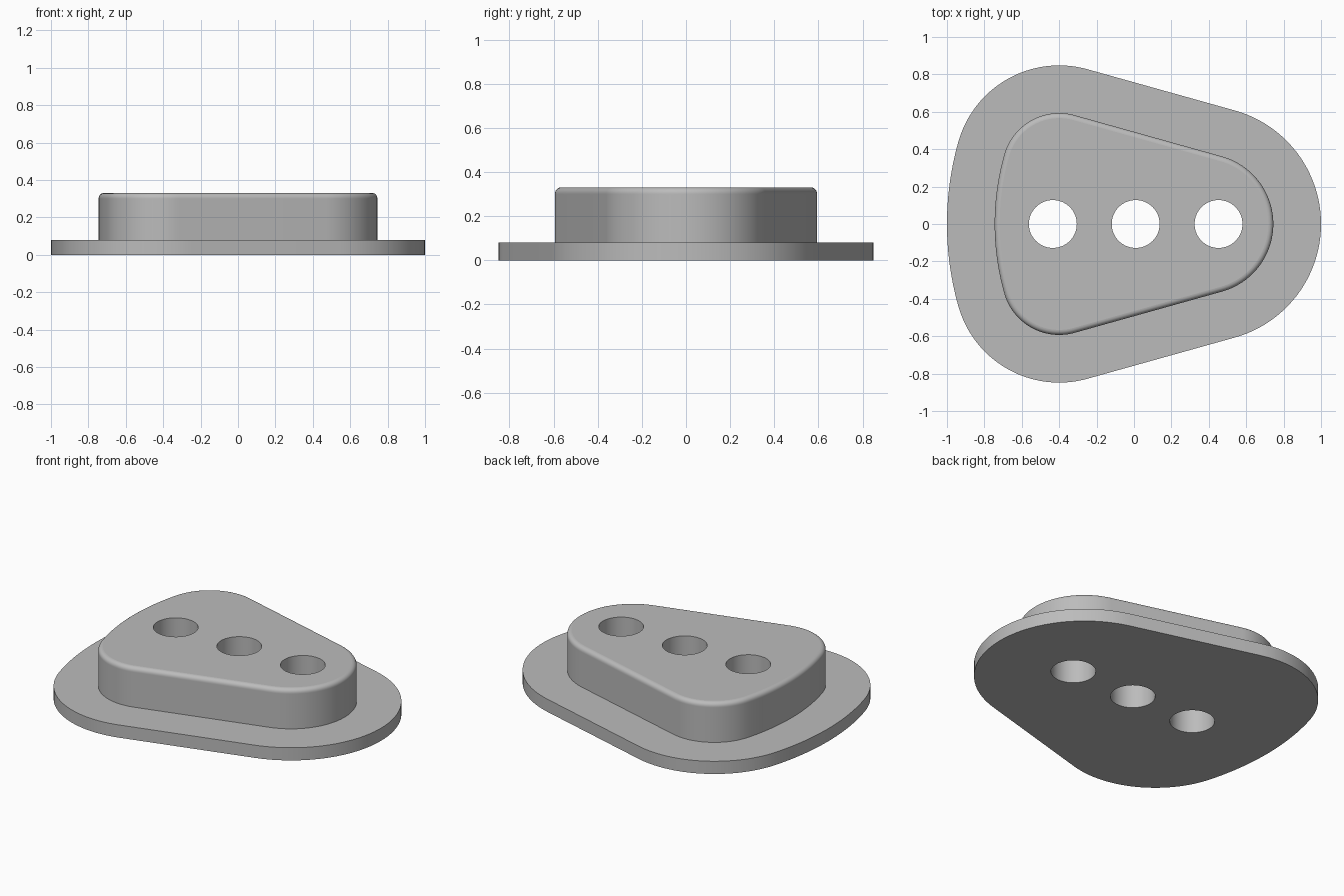
import bpy, bmesh
from math import sin, cos, pi, asin, atan2, hypot

cube = bpy.data.objects.get("Cube")
if cube:
    bpy.data.objects.remove(cube, do_unlink=True)

BASE_H, TOP_H = 0.08, 0.33
FLANGE = 0.255          # flange width around the raised block
FILLET = 0.027
NOSE_X, NOSE_R = 0.37, 0.375
CORNER_X, CORNER_Y, CORNER_R = -0.40, 0.288, 0.305
BACK_X = -0.745
HOLE_R = 0.128
HOLES = (-0.434, 0.009, 0.452)

grey = bpy.data.materials.new("grey_metal")
grey.use_nodes = True
colour = (0.5, 0.5, 0.5, 1)
grey.diffuse_color = colour
grey.node_tree.nodes["Principled BSDF"].inputs["Base Color"].default_value = colour


def arc(cx, cy, r, a0, a1, n):
    return [(cx + r * cos(a0 + (a1 - a0) * i / n),
             cy + r * sin(a0 + (a1 - a0) * i / n)) for i in range(n + 1)]


def outline(offset):
    """Rounded triangle of tangent arcs, mirrored about the x axis."""
    dx, dy = NOSE_X - CORNER_X, CORNER_Y
    side = pi / 2 - atan2(dy, dx) + asin((NOSE_R - CORNER_R) / hypot(dx, dy))
    # large back arc, tangent inside to both corner arcs
    k = CORNER_X - BACK_X
    back_r = (k * k + dy * dy - CORNER_R ** 2) / (2 * (k - CORNER_R))
    back_cx = BACK_X + back_r
    turn = atan2(dy, CORNER_X - back_cx)
    half = arc(NOSE_X, 0, NOSE_R + offset, 0, side, 24)
    half += arc(CORNER_X, dy, CORNER_R + offset, side, turn, 28)
    half += arc(back_cx, 0, back_r + offset, turn, pi, 12)[1:]
    return half + [(x, -y) for x, y in half[-2:0:-1]]


def finish(name, bm):
    bmesh.ops.recalc_face_normals(bm, faces=bm.faces[:])
    mesh = bpy.data.meshes.new(name)
    bm.to_mesh(mesh)
    bm.free()
    mesh.materials.append(grey)
    obj = bpy.data.objects.new(name, mesh)
    bpy.context.collection.objects.link(obj)
    return obj


# Flange and raised block: stacked outlines joined into one solid
levels = [(FLANGE, 0), (FLANGE, BASE_H), (0, BASE_H), (0, TOP_H - FILLET - 0.004)]
for i in range(7):
    a = pi / 2 * i / 6
    levels.append((FILLET * (cos(a) - 1), TOP_H - FILLET + FILLET * sin(a)))
bm = bmesh.new()
rings = [[bm.verts.new((x, y, z)) for x, y in outline(off)] for off, z in levels]
for low, high in zip(rings, rings[1:]):
    for i in range(len(low)):
        bm.faces.new((low[i - 1], low[i], high[i], high[i - 1]))
bm.faces.new(rings[0])
bm.faces.new(rings[-1])
body = finish("flanged_block", bm)

# Three through holes
bm = bmesh.new()
for x in HOLES:
    made = bmesh.ops.create_cone(bm, cap_ends=True, segments=64, radius1=HOLE_R,
                                 radius2=HOLE_R, depth=1)
    bmesh.ops.translate(bm, verts=made["verts"], vec=(x, 0, 0.2))
cutter = finish("hole_cutter", bm)
cutter.hide_render = True
cut = body.modifiers.new("holes", "BOOLEAN")
cut.operation, cut.solver, cut.object = "DIFFERENCE", "EXACT", cutter
bpy.context.view_layer.objects.active = body
bpy.ops.object.modifier_apply(modifier=cut.name)
bpy.data.objects.remove(cutter, do_unlink=True)

# Flat level faces, smooth walls and fillet
for face in body.data.polygons:
    face.use_smooth = abs(face.normal.z) < 0.999
